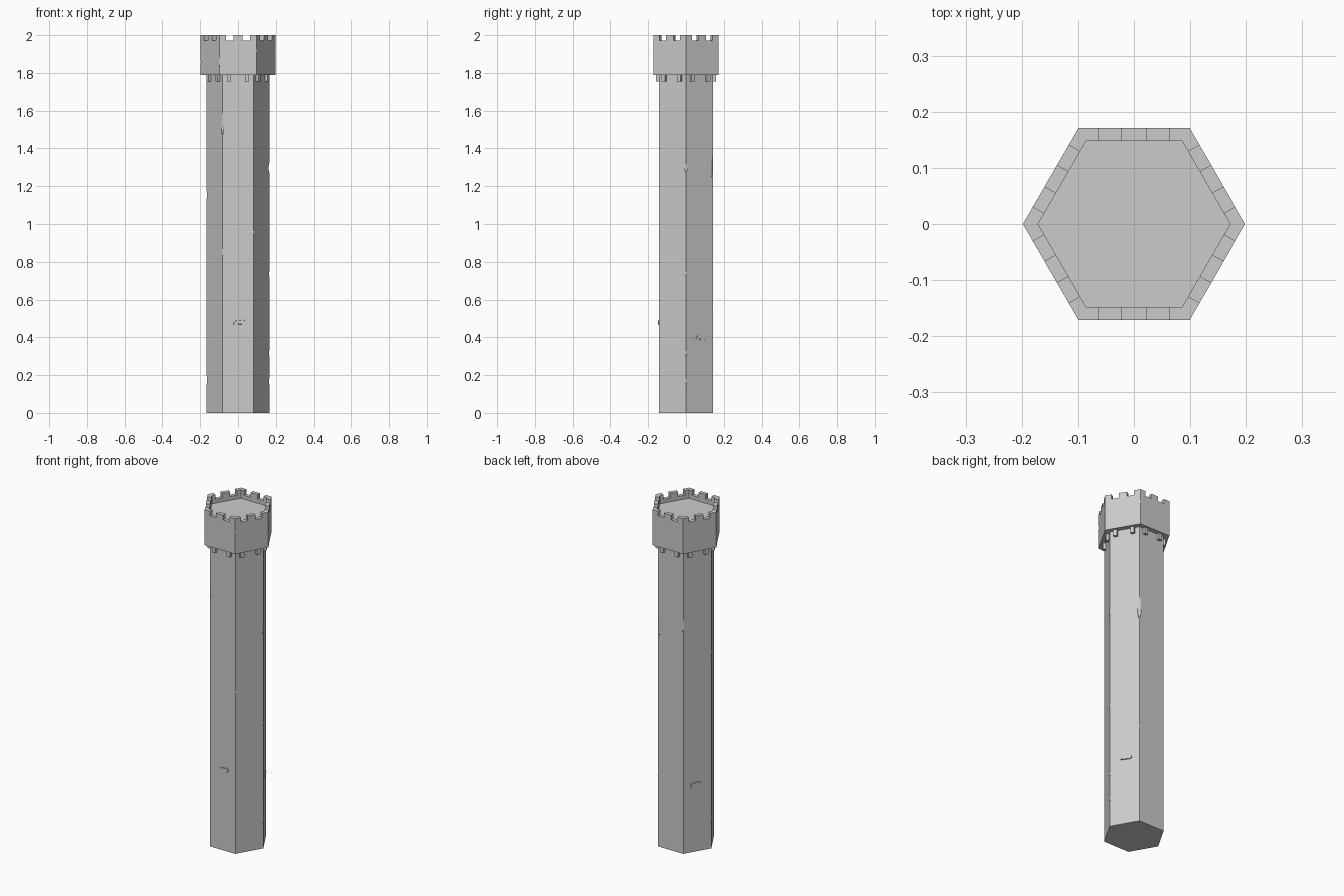
import bpy, bmesh, math, random
from mathutils import Matrix, Vector

if "Cube" in bpy.data.objects:
    bpy.data.objects.remove(bpy.data.objects["Cube"])

random.seed(4)
COS30 = math.cos(math.pi / 6)


def make(name, bm):
    bmesh.ops.recalc_face_normals(bm, faces=bm.faces)
    me = bpy.data.meshes.new(name)
    bm.to_mesh(me)
    bm.free()
    ob = bpy.data.objects.new(name, me)
    bpy.context.collection.objects.link(ob)
    return ob


def hexagon(bm, r, z0, z1):
    rings = [[bm.verts.new((r * math.cos(k * math.pi / 3), r * math.sin(k * math.pi / 3), z))
              for k in range(6)] for z in (z0, z1)]
    bm.faces.new(rings[0])
    bm.faces.new(rings[1])
    for k in range(6):
        n = (k + 1) % 6
        bm.faces.new((rings[0][k], rings[0][n], rings[1][n], rings[1][k]))


def on_side(angle, out, along, z):
    # frame with x pointing outward at the given angle
    return Matrix.Rotation(math.radians(angle), 4, 'Z') @ Matrix.Translation((out, along, z))


def box(bm, frame, size):
    bmesh.ops.create_cube(bm, size=1, matrix=frame @ Matrix.Diagonal((*size, 1)))


def cut(ob, bm):
    cutter = make("cutter", bm)
    cutter.hide_render = True
    mod = ob.modifiers.new("cut", 'BOOLEAN')
    mod.operation, mod.solver, mod.object = 'DIFFERENCE', 'EXACT', cutter
    bpy.context.view_layer.objects.active = ob
    bpy.ops.object.modifier_apply(modifier=mod.name)
    bpy.data.objects.remove(cutter)


def chip(bm, r, corner, z, half, depth):
    # faceted stretched ball that bites a corner edge
    m = on_side(corner * 60, r + 0.022 - depth, 0, z)
    m = m @ Matrix.Rotation(random.uniform(-0.08, 0.08), 4, 'X')
    m = m @ Matrix.Diagonal((0.022, 0.035, half * 1.6, 1))
    bmesh.ops.create_icosphere(bm, subdivisions=1, radius=1, matrix=m)


SIDES = [30 + 60 * k for k in range(6)]

# hexagonal shaft with chipped corners
R = 0.166
bm = bmesh.new()
hexagon(bm, R, 0, 1.80)
shaft = make("shaft", bm)
bm = bmesh.new()
for c, z, h, d in [(4, 1.53, .07, .008), (4, .86, .04, .005), (1, 1.30, .07, .010),
                   (1, .60, .04, .004), (0, 1.30, .03, .008), (0, .74, .02, .006),
                   (0, .32, .02, .006), (0, .17, .025, .006), (3, 1.16, .03, .006),
                   (3, .18, .03, .006), (2, 1.35, .05, .006), (5, .96, .02, .005)]:
    chip(bm, R, c, z, h, d)
cut(shaft, bm)

# battlement crown: sunken floor, then two notches per side, then chips
R2 = 0.198
bm = bmesh.new()
hexagon(bm, R2, 1.79, 2.0)
crown = make("crown", bm)
bm = bmesh.new()
hexagon(bm, 0.171, 1.95, 2.1)
cut(crown, bm)
bm = bmesh.new()
for a in SIDES:
    for s in (-0.043, 0.043):
        box(bm, on_side(a, R2 * COS30 - 0.01, s, 2.022), (0.05, 0.041, 0.10))
cut(crown, bm)
bm = bmesh.new()
for c, z, h, d in [(4, 1.86, .03, .006), (5, 1.92, .015, .005), (1, 1.93, .02, .005),
                   (0, 1.92, .015, .004), (3, 1.87, .02, .004)]:
    chip(bm, R2, c, z, h, d)
cut(crown, bm)

# corbels under the crown
bm = bmesh.new()
for a in SIDES:
    for s in (-0.048, 0.048):
        box(bm, on_side(a, 0.148, s, 1.775), (0.022, 0.022, 0.042))
make("corbels", bm)

# loose stones standing slightly proud of the walls
bm = bmesh.new()
for a, z, along, tilt in [(270, .48, .008, .08), (30, .40, .01, -.05), (150, .40, -.01, .08)]:
    f = on_side(a, R * COS30, along, z) @ Matrix.Rotation(tilt, 4, 'X')
    outline = [(-.034, -.011), (.022, -.013), (.034, -.002), (.026, .012), (-.026, .010)]
    back = [bm.verts.new(f @ Vector((-.004, y, h))) for y, h in outline]
    face = [bm.verts.new(f @ Vector((.005, y * .93, h * .85))) for y, h in outline]
    bm.faces.new(back)
    bm.faces.new(face)
    for i in range(5):
        j = (i + 1) % 5
        bm.faces.new((back[i], back[j], face[j], face[i]))
make("loose_stones", bm)
